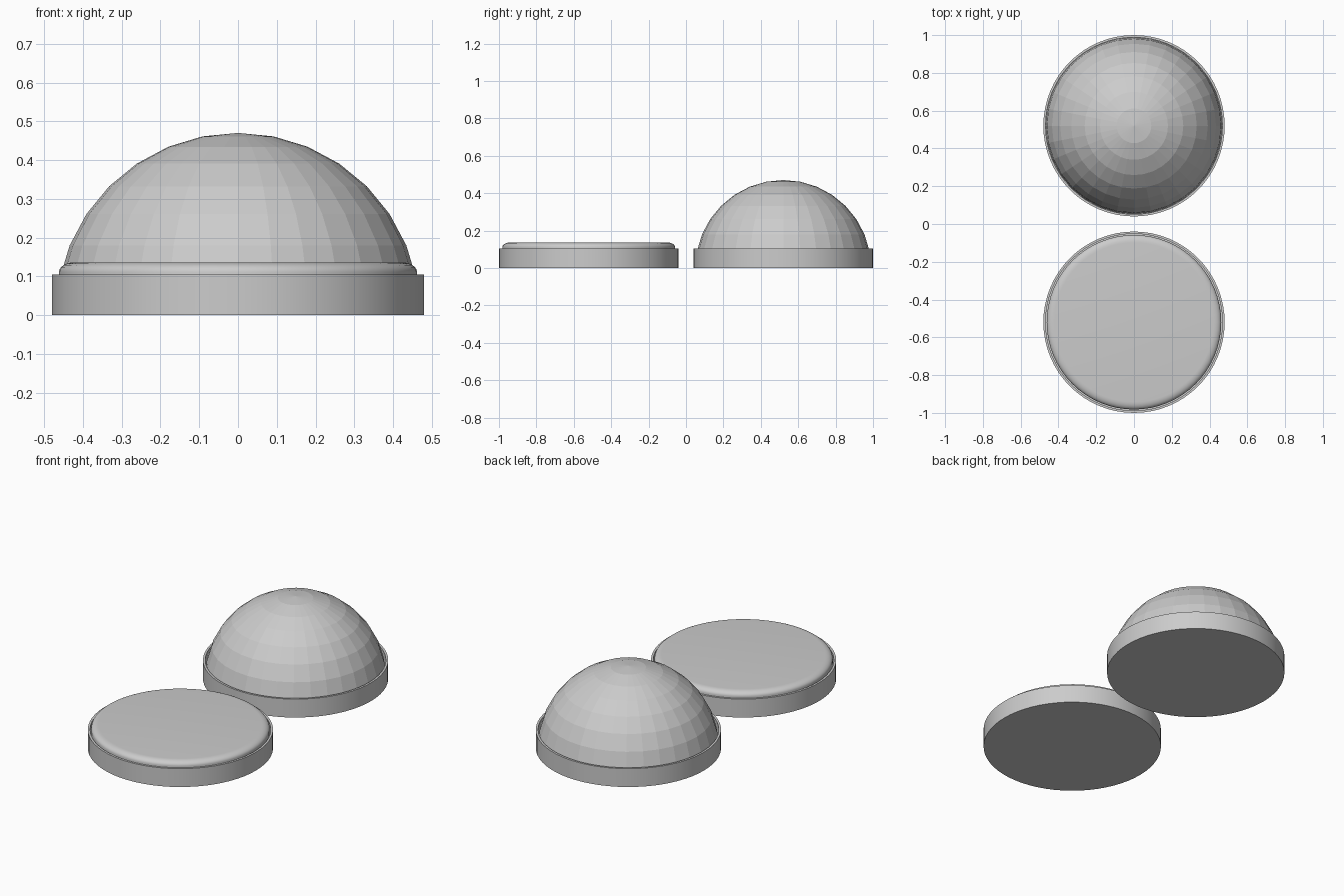
import bpy, bmesh, math

if "Cube" in bpy.data.objects:
    bpy.data.objects.remove(bpy.data.objects["Cube"])

R_OUT, R_IN, RIM_H = 0.48, 0.468, 0.105


def lathe(name, profile, y, segments, smooth):
    """Revolve an (r, z) profile around the vertical axis at (0, y)."""
    bm = bmesh.new()
    verts = [bm.verts.new((r, 0, z)) for r, z in profile]
    edges = [bm.edges.new(p) for p in zip(verts, verts[1:])]
    bmesh.ops.spin(bm, geom=verts + edges, cent=(0, 0, 0), axis=(0, 0, 1),
                   angle=2 * math.pi, steps=segments, use_duplicate=False)
    bmesh.ops.remove_doubles(bm, verts=bm.verts, dist=1e-5)
    bmesh.ops.recalc_face_normals(bm, faces=bm.faces)
    mesh = bpy.data.meshes.new(name)
    bm.to_mesh(mesh)
    bm.free()
    obj = bpy.data.objects.new(name, mesh)
    bpy.context.collection.objects.link(obj)
    obj.location.y = y
    if smooth:
        bpy.ops.object.select_all(action='DESELECT')
        obj.select_set(True)
        bpy.context.view_layer.objects.active = obj
        bpy.ops.object.shade_smooth_by_angle(angle=math.radians(35))
    return obj


# Shallow cup holding each button: solid bottom and a thin rim
cup = [(0, 0), (R_OUT, 0), (R_OUT, RIM_H), (R_IN, RIM_H), (R_IN, 0.01), (0, 0.01)]
lathe("flat_button_rim", cup, -0.52, 64, True)
lathe("dome_button_rim", cup, 0.52, 64, True)

# Flat cap with a rounded top edge
cap_r, cap_h, bev_r, bev_z = 0.462, 0.136, 0.04, 0.025
edge = [(cap_r - bev_r + bev_r * math.cos(a), cap_h - bev_z + bev_z * math.sin(a))
        for a in (math.pi / 2 * i / 6 for i in range(7))]
lathe("flat_button_cap", [(0, 0.01), (cap_r, 0.01)] + edge + [(0, cap_h)],
      -0.52, 64, True)

# Faceted hemisphere cap
dome_r = 0.47
arc = [(dome_r * math.cos(a), dome_r * math.sin(a))
       for a in (math.pi / 2 * i / 8 for i in range(9))]
arc[0] = (R_IN - 0.001, 0.012)
lathe("dome_button_cap", [(0, 0.012)] + arc, 0.52, 32, False)
